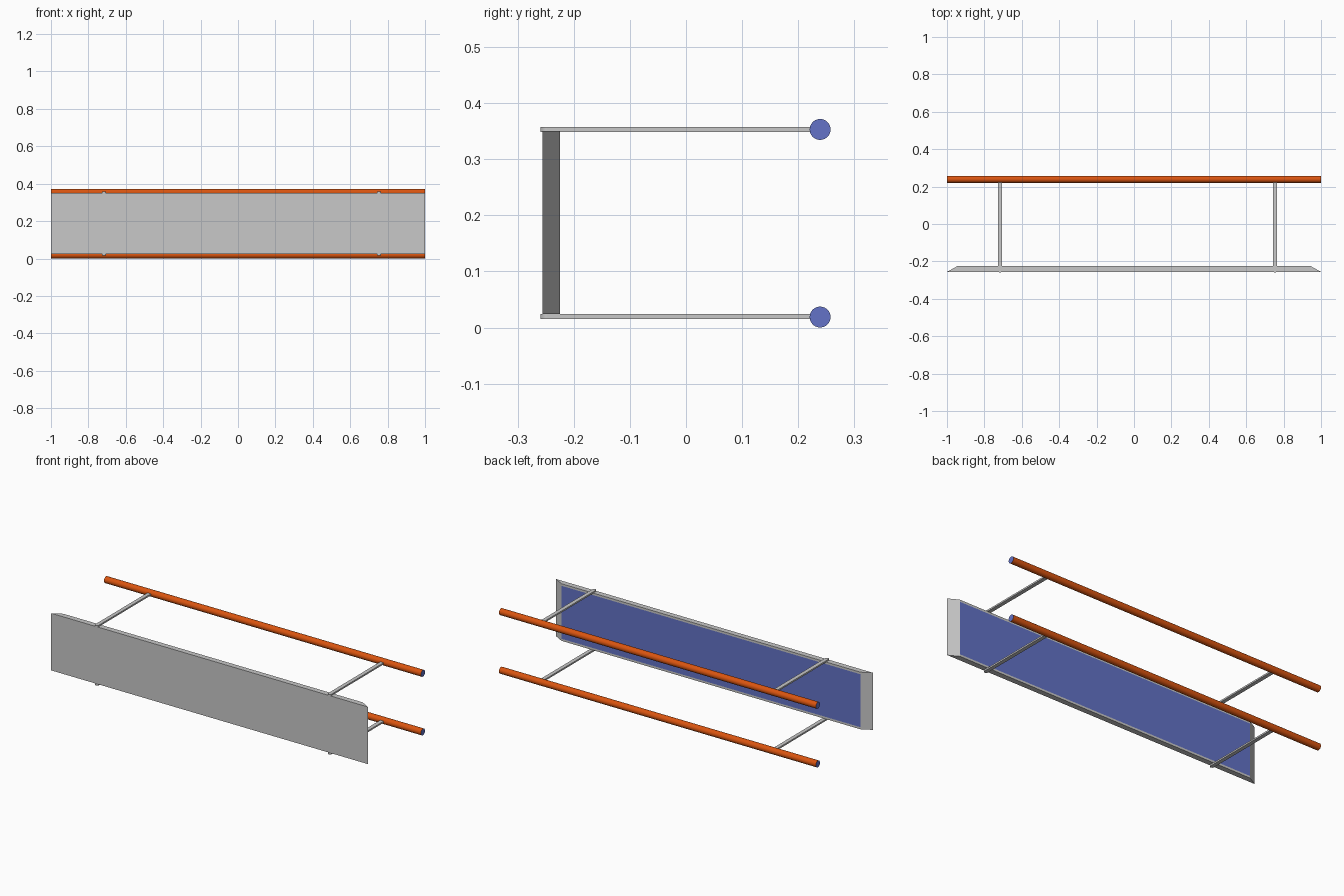
import bpy, bmesh, math
from mathutils import Matrix

cube = bpy.data.objects.get("Cube")
if cube:
    bpy.data.objects.remove(cube)


def material(name, rgb):
    m = bpy.data.materials.new(name)
    m.use_nodes = True
    m.diffuse_color = (*rgb, 1)
    m.node_tree.nodes["Principled BSDF"].inputs["Base Color"].default_value = (*rgb, 1)
    return m


GREY = material("light grey", (0.58, 0.58, 0.58))
BLUE = material("violet blue", (0.125, 0.17, 0.57))
ORANGE = material("orange", (0.70, 0.09, 0.005))


def finish(bm, name, mats):
    bmesh.ops.recalc_face_normals(bm, faces=bm.faces)
    mesh = bpy.data.meshes.new(name)
    bm.to_mesh(mesh)
    bm.free()
    for m in mats:
        mesh.materials.append(m)
    ob = bpy.data.objects.new(name, mesh)
    bpy.context.collection.objects.link(ob)
    return ob


def extrude_outline(points, z0, z1):
    bm = bmesh.new()
    base = bm.faces.new([bm.verts.new((x, y, z0)) for x, y in points])
    top = bmesh.ops.extrude_face_region(bm, geom=[base])["geom"]
    verts = [v for v in top if isinstance(v, bmesh.types.BMVert)]
    bmesh.ops.translate(bm, verts=verts, vec=(0, 0, z1 - z0))
    bmesh.ops.recalc_face_normals(bm, faces=bm.faces)
    return bm


# Long board with slanted ends and a blue back field between two grey lips
FRONT, BACK, LIP = -0.256, -0.225, 0.012
BOTTOM, TOP = 0.024, 0.35
bm = extrude_outline([(-1, FRONT), (1, FRONT), (0.944, BACK), (-0.944, BACK)], BOTTOM, TOP)
for z in (BOTTOM + LIP, TOP - LIP):
    back = [f for f in bm.faces if f.normal.y > 0.99]
    edges = {e for f in back for e in f.edges}
    verts = {v for f in back for v in f.verts}
    bmesh.ops.bisect_plane(bm, geom=back + list(edges) + list(verts),
                           plane_co=(0, 0, z), plane_no=(0, 0, 1))
    bm.normal_update()
for f in bm.faces:
    z = f.calc_center_median().z
    f.material_index = int(f.normal.y > 0.99 and BOTTOM + LIP < z < TOP - LIP)
finish(bm, "board", [GREY, BLUE])

BAR_R, BAR_Y = 0.0187, 0.239
STRAP_R, STRAP_HALF = 0.011, 0.0045
for level, z in (("lower", BAR_R), ("upper", 0.353)):
    # Round rail with blue end caps
    bm = bmesh.new()
    bmesh.ops.create_cone(bm, cap_ends=True, segments=24, radius1=BAR_R, radius2=BAR_R, depth=2,
                          matrix=Matrix.Translation((0, BAR_Y, z)) @ Matrix.Rotation(math.pi / 2, 4, "Y"))
    bm.normal_update()
    for f in bm.faces:
        f.material_index = int(abs(f.normal.x) > 0.9)
    rail = finish(bm, level + "_rail", [ORANGE, BLUE])
    bpy.ops.object.select_all(action="DESELECT")
    rail.select_set(True)
    bpy.context.view_layer.objects.active = rail
    bpy.ops.object.shade_smooth_by_angle()

    # Flat straps with a rounded front tip, joining board and rail
    strap_z = z + (0.001 if level == "lower" else 0)
    for side, x in (("right", -0.716), ("left", 0.754)):
        tip = -0.259 + STRAP_R
        arc = [math.pi + math.pi * i / 8 for i in range(9)]
        outline = [(x + STRAP_R * math.cos(a), tip + STRAP_R * math.sin(a)) for a in arc]
        outline += [(x + STRAP_R, BAR_Y - 0.012), (x - STRAP_R, BAR_Y - 0.012)]
        bm = extrude_outline(outline, strap_z - STRAP_HALF, strap_z + STRAP_HALF)
        finish(bm, f"{level}_{side}_strap", [GREY])
